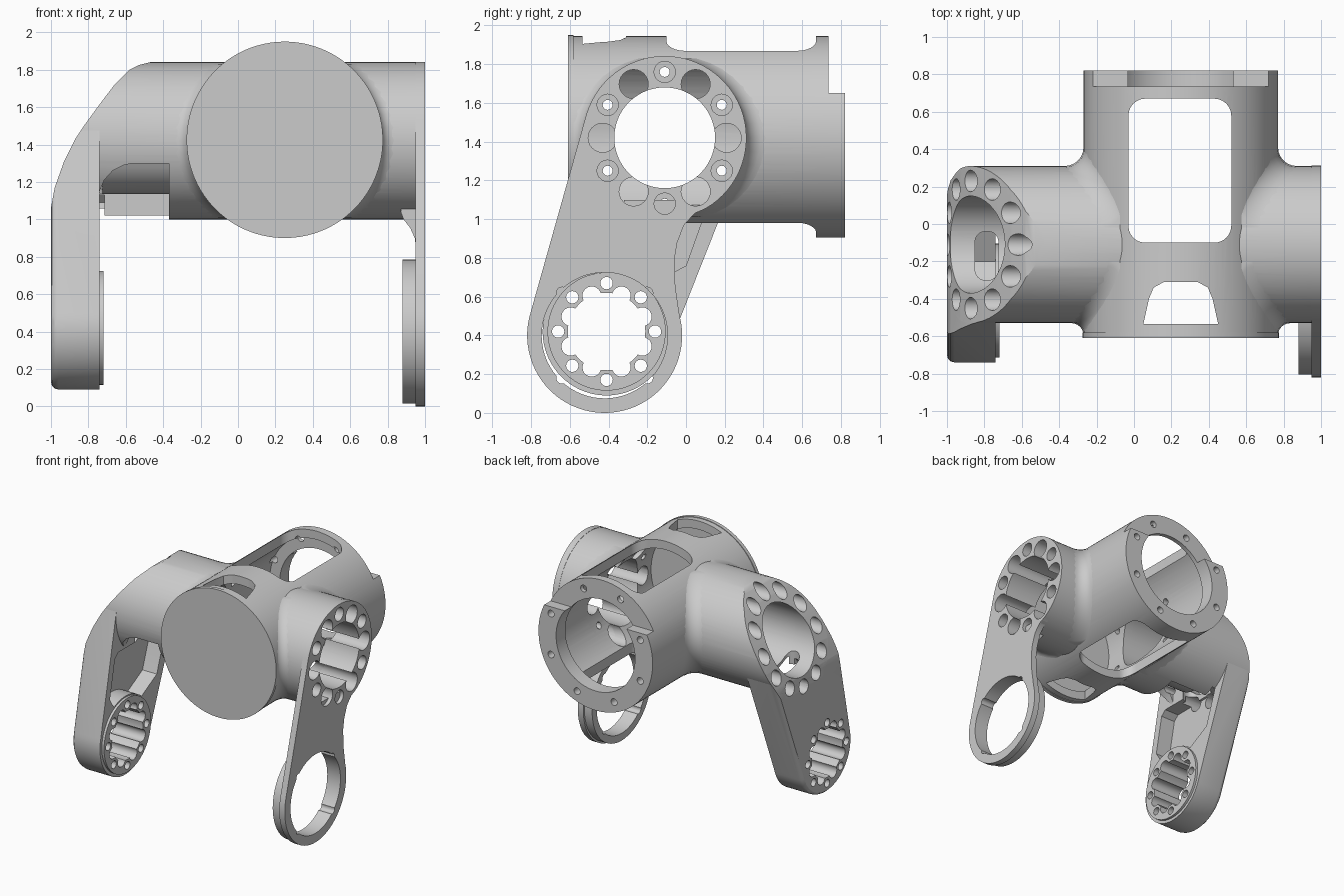
import bpy, bmesh, math

cube = bpy.data.objects.get("Cube")
if cube:
    bpy.data.objects.remove(cube, do_unlink=True)

grey = bpy.data.materials.new("light_grey")
grey.use_nodes = True
grey.diffuse_color = (0.6, 0.6, 0.6, 1)
grey.node_tree.nodes["Principled BSDF"].inputs["Base Color"].default_value = (0.6, 0.6, 0.6, 1)


def finish_mesh(name, bm):
    bmesh.ops.recalc_face_normals(bm, faces=bm.faces[:])
    mesh = bpy.data.meshes.new(name)
    bm.to_mesh(mesh)
    bm.free()
    obj = bpy.data.objects.new(name, mesh)
    bpy.context.collection.objects.link(obj)
    return obj


def prism(name, pts, axis, a, b, bevel=0.0):
    """Extrude a 2D outline along an axis from a to b; bevel rounds the rim at a."""
    place = {"x": lambda t, u, v: (t, u, v),
             "y": lambda t, u, v: (u, t, v),
             "z": lambda t, u, v: (u, v, t)}[axis]
    bm = bmesh.new()
    lo = [bm.verts.new(place(a, *p)) for p in pts]
    hi = [bm.verts.new(place(b, *p)) for p in pts]
    cap = bm.faces.new(lo)
    bm.faces.new(hi[::-1])
    n = len(pts)
    for i in range(n):
        j = (i + 1) % n
        bm.faces.new((lo[j], lo[i], hi[i], hi[j]))
    if bevel:
        bmesh.ops.recalc_face_normals(bm, faces=bm.faces[:])
        bmesh.ops.bevel(bm, geom=list(cap.edges), offset=bevel, segments=3,
                        profile=0.5, affect="EDGES")
    return finish_mesh(name, bm)


def arc(c, r, a0, a1, n):
    return [(c[0] + r * math.cos(math.radians(a0 + (a1 - a0) * i / n)),
             c[1] + r * math.sin(math.radians(a0 + (a1 - a0) * i / n))) for i in range(n + 1)]


def circle(c, r, n=64):
    return arc(c, r, 1.3, 361.3, n)[:-1]


def polar(c, r, ang):
    return (c[0] + r * math.cos(math.radians(ang)), c[1] + r * math.sin(math.radians(ang)))


def rounded(x0, x1, y0, y1, r, n=6):
    return (arc((x1 - r, y1 - r), r, 0, 90, n) + arc((x0 + r, y1 - r), r, 90, 180, n)
            + arc((x0 + r, y0 + r), r, 180, 270, n) + arc((x1 - r, y0 + r), r, 270, 360, n))


cutters = []


def cutter(pts, axis, a, b):
    obj = prism("cutter", pts, axis, a, b)
    obj.hide_render = True
    cutters.append(obj)
    return obj


def cut(obj, tools):
    bpy.context.view_layer.objects.active = obj
    for tool in tools:
        mod = obj.modifiers.new("cut", "BOOLEAN")
        mod.operation = "DIFFERENCE"
        mod.solver = "EXACT"
        mod.object = tool
        bpy.ops.object.modifier_apply(modifier=mod.name)


BODY = (0.25, 1.425)     # x, z of the main barrel axis
CROSS = (-0.11, 1.42)    # y, z of the cross tube axis
RING = (-0.42, 0.40)     # y, z of the left ring
BOSS = (-0.41, 0.42)     # y, z of the right arm boss
R_BODY, R_CROSS = 0.52, 0.42

# Main solids
body = prism("main_barrel", circle(BODY, R_BODY, 96), "y", -0.605, 0.82)
rim = prism("front_cover", circle(BODY, 0.525, 96), "y", -0.61, -0.58)
tube = prism("cross_tube", circle(CROSS, R_CROSS, 80), "x", -0.99, 0.992)

# Right arm: tapered plate hanging from the elbow, with a raised boss inside
arm = prism("right_arm", arc(CROSS, 0.419, -16, 166, 36) + arc(BOSS, 0.33, 166, 344, 36),
            "x", -1.0, -0.74, bevel=0.04)
boss = prism("right_arm_boss", circle(BOSS, 0.305, 64), "x", -0.78, -0.72)

# Left arm: thin plate with a waist on the back edge, and a thicker ring below
plate = prism("left_arm_plate",
              arc(CROSS, 0.422, -60, 163, 44) + arc(RING, 0.40, 163, 375, 44)
              + [(-0.055, 0.65), (-0.06, 0.79), (-0.045, 0.88), (-0.01, 0.97), (0.045, 1.03)],
              "x", 0.95, 1.0)
ring = prism("left_ring", circle(RING, 0.385, 72), "x", 0.88, 0.96)
gusset = prism("left_arm_gusset",
               [(0.87, 1.04), (0.885, 1.0), (0.92, 0.955), (0.945, 0.9), (0.955, 0.82),
                (0.97, 0.82), (0.97, 1.1), (0.88, 1.1)], "y", -0.32, -0.055)

# Barrel interior, windows and flange step
barrel_bore = cutter(circle(BODY, 0.45, 80), "y", -0.545, 0.70)
flange_bore = cutter(circle(BODY, 0.36, 72), "y", 0.55, 0.95)
main_window = cutter(rounded(-0.03, 0.52, -0.10, 0.67, 0.09), "z", 0.7, 2.2)
front_window = cutter([(0.05, -0.535), (0.45, -0.535), (0.42, -0.40), (0.395, -0.34),
                       (0.34, -0.31), (0.16, -0.31), (0.105, -0.34), (0.08, -0.40)], "z", 0.7, 2.2)
flange_step = cutter([(-0.6, 1.65), (1.1, 1.65), (1.1, 2.2), (-0.6, 2.2)], "y", 0.735, 0.95)
flange_holes = [cutter(circle(polar(BODY, 0.44, 22.5 + 45 * k), 0.028, 16), "y", 0.66, 0.95)
                for k in range(8)]

# Cross tube bore and bolt patterns
cross_bore = cutter(circle(CROSS, 0.26, 72), "x", -1.2, 1.2)
through = [cutter(circle(polar(CROSS, 0.34, 30 + 60 * k), 0.026, 12), "x", -1.15, 1.15)
           for k in range(6)]
hub_bolts = [cutter(circle(polar(CROSS, 0.34, 30 + 60 * k), 0.055, 20), "x", 0.86, 1.1)
             for k in range(6)]
hub_lobes = [cutter(circle(polar(CROSS, 0.32, 60 * k), 0.075, 24), "x", 0.5, 1.13)
             for k in range(6)]
elbow_holes = [cutter(circle(polar(CROSS, 0.34, 30 * k), 0.058, 20), "x", -1.1,
                      -0.45 if k < 7 else -0.78) for k in range(12)]

# Slanted elbow face
elbow_cut = cutter([(-0.42, 1.85), (-0.47, 1.84), (-0.53, 1.825), (-0.58, 1.80), (-0.66, 1.72),
                    (-0.74, 1.615), (-0.82, 1.505), (-0.87, 1.43), (-0.93, 1.31), (-0.98, 1.17),
                    (-1.002, 1.05), (-1.2, 1.04), (-1.2, 2.1), (-0.42, 2.1)], "y", -0.9, 0.7)

# Pocket on the inner face of the right arm, with an opening up into the bore
pocket = cutter(arc(BOSS, 0.315, 118, 48, 12)
                + [(0.0, 0.76), (0.10, 1.04), (0.11, 1.09), (0.07, 1.13), (-0.50, 1.13),
                   (-0.545, 1.09), (-0.61, 0.78)], "x", -0.87, -0.715)
bore_opening = cutter(rounded(-0.85, -0.725, -0.30, -0.04, 0.055), "z", 0.95, 1.3)
# Relief under the elbow: leaves a thin sleeve around the bore and a rounded inner corner
relief = cutter([(-0.7, 0.9), (0.02, 0.9)] + arc(CROSS, 0.285, -63, -155, 16) + [(-0.7, 1.3)],
                "x", -0.745, -0.37)
corner = cutter([(-0.76, 1.12), (-0.74, 1.15), (-0.715, 1.21), (-0.67, 1.26), (-0.61, 1.29),
                 (-0.54, 1.305), (-0.54, 1.4), (-0.76, 1.4)], "y", -0.8, -0.405)
cut(relief, [corner])

# Lobed bore and bolt holes of the right arm boss
boss_bore = [cutter(circle(BOSS, 0.20, 56), "x", -1.1, -0.6)]
boss_bore += [cutter(circle(polar(BOSS, 0.20, 22.5 + 45 * k), 0.048, 20), "x", -1.12, -0.58)
              for k in range(8)]
boss_bore += [cutter(circle(polar(BOSS, 0.25, 45 * k), 0.032, 16), "x", -1.14, -0.56)
              for k in range(8)]

# Left ring opening with four shallow notches
ring_bore = [cutter(circle(RING, 0.325, 64), "x", 0.8, 1.1)]
ring_bore += [cutter(circle(polar(RING, 0.31, 45 + 90 * k), 0.03, 20), "x", 0.79, 1.11)
              for k in range(4)]

cut(body, [barrel_bore, flange_bore, cross_bore, main_window, front_window, flange_step]
    + flange_holes + through + hub_lobes)
cut(tube, [elbow_cut, barrel_bore, cross_bore, main_window, front_window, pocket, bore_opening,
           relief] + through + hub_bolts + hub_lobes + elbow_holes)
cut(arm, [elbow_cut, cross_bore, pocket, bore_opening] + elbow_holes + through + boss_bore)
cut(boss, boss_bore)
cut(plate, [cross_bore] + hub_bolts + hub_lobes + ring_bore)
cut(ring, ring_bore)


# Concave fillets where the cross tube meets the barrel
def fillet(name, sx, sy, f):
    bm = bmesh.new()
    rows = []
    for i in range(19):
        h = 0.41 * math.sin(math.pi * (i / 18 - 0.5))
        dx = math.sqrt(R_BODY ** 2 - h * h)
        dy = math.sqrt(R_CROSS ** 2 - h * h)
        sec = [(dx - 0.02, dy - 0.02)] + arc((dx + f, dy + f), f, 270, 180, 6)
        rows.append([bm.verts.new((BODY[0] + sx * u, CROSS[0] + sy * v, CROSS[1] + h))
                     for u, v in sec])
    n = len(rows[0])
    for r0, r1 in zip(rows, rows[1:]):
        for j in range(n):
            k = (j + 1) % n
            bm.faces.new((r0[j], r0[k], r1[k], r1[j]))
    bm.faces.new(rows[0])
    bm.faces.new(rows[-1][::-1])
    return finish_mesh(name, bm)


parts = [body, rim, tube, arm, boss, plate, ring, gusset]
for side, sx in (("left", 1), ("right", -1)):
    parts.append(fillet(side + "_back_fillet", sx, 1, 0.10))
    parts.append(fillet(side + "_front_fillet", sx, -1, 0.065))

for tool in cutters:
    bpy.data.objects.remove(tool, do_unlink=True)

# Material and smooth shading with sharp edges
for obj in parts:
    obj.data.materials.clear()
    obj.data.materials.append(grey)
    bpy.ops.object.select_all(action="DESELECT")
    obj.select_set(True)
    bpy.context.view_layer.objects.active = obj
    bpy.ops.object.shade_smooth_by_angle(angle=math.radians(30))
